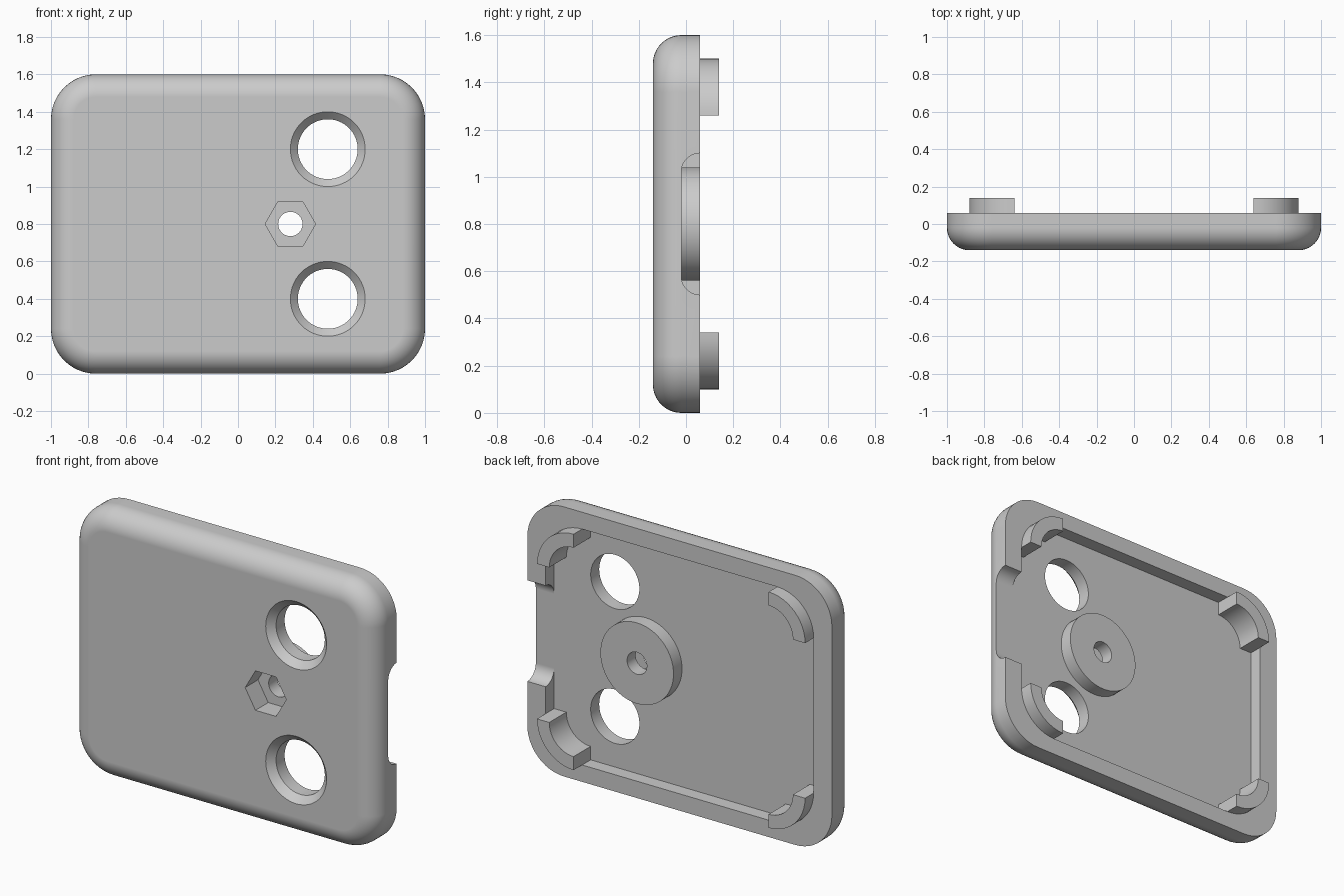
import bpy, bmesh
from math import sin, cos, pi, tau

cube = bpy.data.objects.get("Cube")
if cube:
    bpy.data.objects.remove(cube, do_unlink=True)

grey = bpy.data.materials.new("light grey plastic")
grey.use_nodes = True
colour = (0.6, 0.6, 0.6, 1)
grey.diffuse_color = colour
grey.node_tree.nodes["Principled BSDF"].inputs["Base Color"].default_value = colour

MID = 0.8                                  # height of the plate centre
FRONT, FLOOR, RIM, TOP = -0.14, -0.02, 0.06, 0.14


def arc(cx, cz, r, start, end, steps):
    return [(cx + r * cos(start + (end - start) * i / steps),
             cz + r * sin(start + (end - start) * i / steps)) for i in range(steps + 1)]


def circle(cx, cz, r, sides=64):
    return arc(cx, cz, r, 0, tau, sides)[:-1]


def rounded_rect(hx, hz, r):
    points = []
    for k, (sx, sz) in enumerate([(1, 1), (-1, 1), (-1, -1), (1, -1)]):
        points += arc(sx * (hx - r), MID + sz * (hz - r), r, k * pi / 2, (k + 1) * pi / 2, 12)
    return points


def layer(outline, y):
    return [(x, y, z) for x, z in outline]


def loft(name, rings):
    """Capped skin over a stack of matching rings."""
    bm = bmesh.new()
    rows = [[bm.verts.new(p) for p in ring] for ring in rings]
    n = len(rows[0])
    for a, b in zip(rows, rows[1:]):
        for i in range(n):
            j = (i + 1) % n
            bm.faces.new((a[i], a[j], b[j], b[i]))
    bm.faces.new(rows[0])
    bm.faces.new(rows[-1])
    bmesh.ops.recalc_face_normals(bm, faces=bm.faces)
    mesh = bpy.data.meshes.new(name)
    bm.to_mesh(mesh)
    bm.free()
    mesh.materials.append(grey)
    obj = bpy.data.objects.new(name, mesh)
    bpy.context.collection.objects.link(obj)
    return obj


def prism(name, outline, y0, y1):
    return loft(name, [layer(outline, y0), layer(outline, y1)])


def activate(obj):
    bpy.ops.object.select_all(action='DESELECT')
    obj.select_set(True)
    bpy.context.view_layer.objects.active = obj


def cut(obj, cutter):
    cutter.hide_render = True
    activate(obj)
    mod = obj.modifiers.new("cut", 'BOOLEAN')
    mod.operation, mod.solver, mod.object = 'DIFFERENCE', 'EXACT', cutter
    bpy.ops.object.modifier_apply(modifier=mod.name)
    bpy.data.objects.remove(cutter, do_unlink=True)


def finish(obj):
    activate(obj)
    bpy.ops.object.shade_smooth_by_angle(angle=pi / 6)
    mod = obj.modifiers.new("flat face normals", 'WEIGHTED_NORMAL')
    mod.keep_sharp = True


# Cover plate with a rounded front edge
rings = [layer(rounded_rect(1, 0.8, 0.24), RIM)]
for i in range(11):
    t = i / 10 * pi / 2
    inset = 0.12 * (1 - cos(t))
    rings.append(layer(rounded_rect(1 - inset, 0.8 - inset, 0.24 - inset),
                       FLOOR - 0.12 * sin(t)))
plate = loft("cover_plate", rings)

# Shallow recess in the back
cut(plate, prism("recess_cutter", rounded_rect(0.88, 0.7, 0.24), FLOOR, 0.2))

# Round-cornered notch through one side wall
profile = arc(RIM, MID + 0.22, 0.08, pi / 2, pi, 10) + arc(RIM, MID - 0.22, 0.08, pi, 1.5 * pi, 10)
profile = [(0.2, MID + 0.3)] + profile + [(0.2, MID - 0.3)]
cut(plate, loft("notch_cutter", [[(x, y, z) for y, z in profile] for x in (0.8, 1.2)]))

# Two large chamfered holes
for side in (-1, 1):
    stages = [(0.21, FRONT - 0.01), (0.16, FRONT + 0.04), (0.16, 0.1)]
    cut(plate, loft("hole_cutter", [layer(circle(0.48, MID + side * 0.4, r), y)
                                    for r, y in stages]))

# Hexagonal nut pocket, closed from behind by the boss
cut(plate, prism("hex_cutter", circle(0.28, MID, 0.135, 6), -0.3, 0.1))
finish(plate)

# Round boss with a screw hole
boss = prism("screw_boss", circle(0.28, MID, 0.24), FLOOR, RIM)
cut(boss, prism("bore_cutter", circle(0.28, MID, 0.065, 48), -0.3, 0.3))
finish(boss)

# Curved locating tabs in the four corners
for sx, side in ((1, "left"), (-1, "right")):
    for sz, level in ((1, "upper"), (-1, "lower")):
        band = arc(0.64, 0.46, 0.24, 0, pi / 2, 12) + arc(0.64, 0.46, 0.16, pi / 2, 0, 12)
        band = [(sx * x, MID + sz * z) for x, z in band]
        finish(prism(f"{level}_{side}_tab", band, FLOOR - 0.01, TOP))
